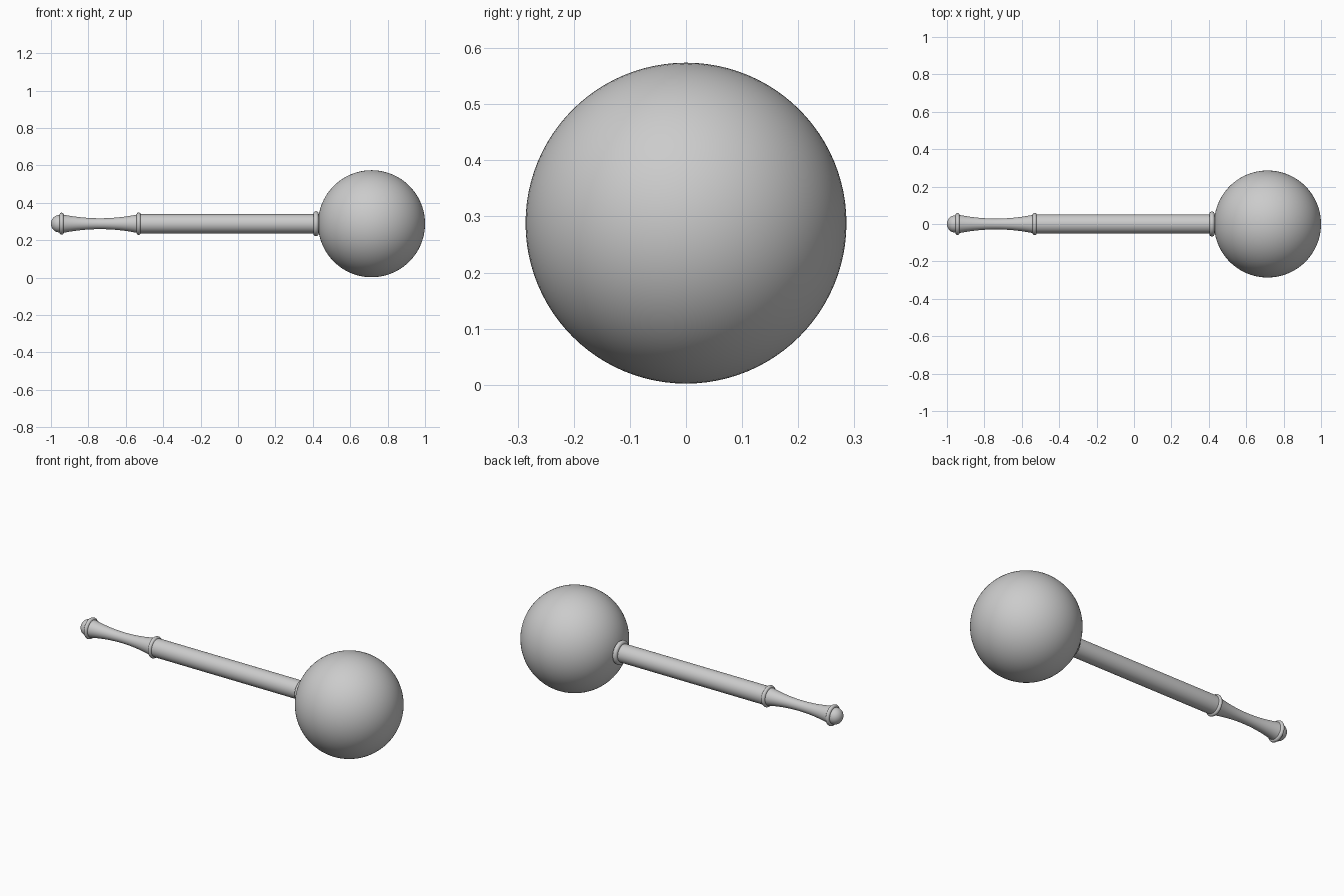
import bpy, math

if "Cube" in bpy.data.objects:
    bpy.data.objects.remove(bpy.data.objects["Cube"])

ZC = 0.288  # height of the long axis
grey = bpy.data.materials.new("plain grey")
grey.diffuse_color = (0.6, 0.6, 0.6, 1)
grey.use_nodes = True
grey.node_tree.nodes["Principled BSDF"].inputs["Base Color"].default_value = grey.diffuse_color


def finish(ob, name):
    ob.name = name
    ob.data.materials.clear()
    ob.data.materials.append(grey)
    bpy.ops.object.select_all(action='DESELECT')
    ob.select_set(True)
    bpy.context.view_layer.objects.active = ob
    bpy.ops.object.shade_smooth_by_angle(angle=math.radians(35))


def lathe(name, profile, sides=64):
    """Turn (x, radius) points, ordered along +x, around the long axis."""
    n = sides
    verts = [(x, r * math.cos(2 * math.pi * i / n), ZC + r * math.sin(2 * math.pi * i / n))
             for x, r in profile for i in range(n)]
    faces = [(k * n + i, (k + 1) * n + i, (k + 1) * n + (i + 1) % n, k * n + (i + 1) % n)
             for k in range(len(profile) - 1) for i in range(n)]
    last = (len(profile) - 1) * n
    faces += [tuple(range(n)), tuple(last + i for i in reversed(range(n)))]
    me = bpy.data.meshes.new(name)
    me.from_pydata(verts, [], faces)
    me.update()
    ob = bpy.data.objects.new(name, me)
    bpy.context.collection.objects.link(ob)
    finish(ob, name)


def ring(name, x, half, r_out):
    """Rounded band."""
    pts = [(x - half, 0.04)]
    for i in range(13):
        a = math.pi * i / 12
        pts.append((x - half * math.cos(a), r_out - half + half * math.sin(a)))
    lathe(name, pts + [(x + half, 0.04)])


# Ball head
bpy.ops.mesh.primitive_uv_sphere_add(segments=96, ring_count=48, radius=0.286,
                                     location=(0.714, 0, ZC), rotation=(0, math.pi / 2, 0))
finish(bpy.context.object, "ball_head")

# Straight shaft
lathe("shaft", [(-0.53, 0.051), (0.44, 0.051)])

# Waisted grip
grip = []
for i in range(25):
    t = i / 24
    s = (t - 0.5) * 2
    grip.append((-0.945 + 0.415 * t, 0.029 + 0.022 * s * s))
lathe("grip", grip)

# Rounded end knob
lathe("end_knob", [(-0.957 - 0.043 * math.cos(a), max(0.0005, 0.046 * math.sin(a)))
                   for a in (math.pi / 2 * i / 12 for i in range(13))] + [(-0.945, 0.046)])

# Turned rings
ring("end_ring", -0.943, 0.011, 0.059)
ring("middle_ring", -0.531, 0.011, 0.06)
ring("ball_collar", 0.417, 0.014, 0.067)
